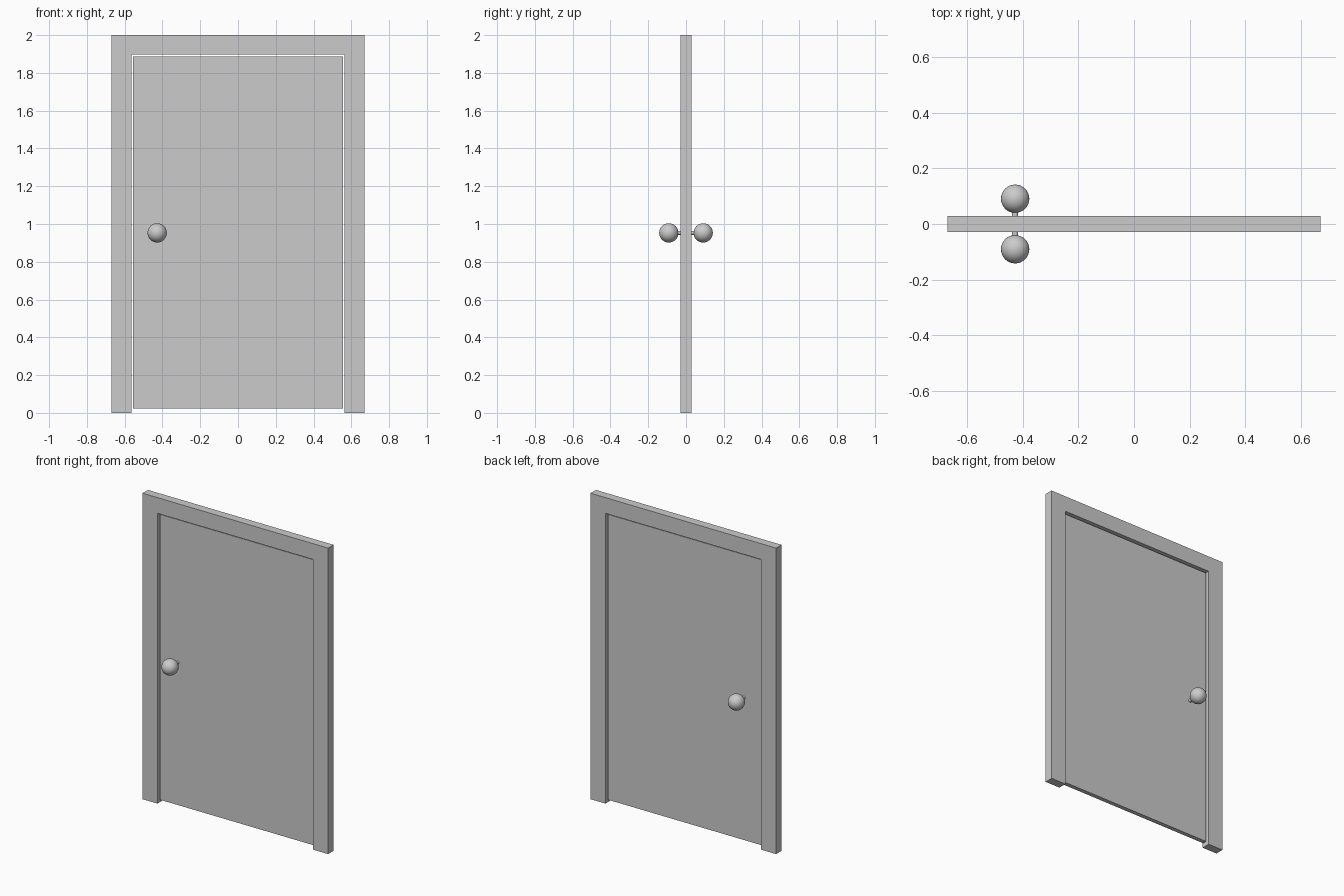
import bpy, bmesh, math

if "Cube" in bpy.data.objects:
    bpy.data.objects.remove(bpy.data.objects["Cube"])

grey = bpy.data.materials.new("light_grey")
grey.diffuse_color = (0.6, 0.6, 0.6, 1)
grey.use_nodes = True
grey.node_tree.nodes["Principled BSDF"].inputs["Base Color"].default_value = grey.diffuse_color


def prism(name, outline, depth):
    """Extrude an (x, z) outline symmetrically about y = 0."""
    bm = bmesh.new()
    face = bm.faces.new([bm.verts.new((x, -depth / 2, z)) for x, z in outline])
    side = bmesh.ops.extrude_face_region(bm, geom=[face])["geom"]
    verts = [v for v in side if isinstance(v, bmesh.types.BMVert)]
    bmesh.ops.translate(bm, verts=verts, vec=(0, depth, 0))
    bmesh.ops.recalc_face_normals(bm, faces=bm.faces)
    mesh = bpy.data.meshes.new(name)
    bm.to_mesh(mesh)
    bm.free()
    mesh.materials.append(grey)
    obj = bpy.data.objects.new(name, mesh)
    bpy.context.collection.objects.link(obj)


def finish(name):
    obj = bpy.context.object
    obj.name = name
    obj.data.materials.append(grey)
    bpy.ops.object.shade_smooth_by_angle(angle=math.radians(40))


# Frame: one piece, two jambs joined by the head
W, IN, TOP = 0.671, 0.563, 1.897
prism("door_frame", [(-W, 0), (-IN, 0), (-IN, TOP), (IN, TOP),
                     (IN, 0), (W, 0), (W, 2), (-W, 2)], 0.056)

# Door leaf, recessed on both sides with a thin gap around it
D = 0.555
prism("door_leaf", [(-D, 0.022), (D, 0.022), (D, 1.887), (-D, 1.887)], 0.028)

# Round knob and its stem on each side
KX, KZ = -0.428, 0.953
for side, label in ((-1, "front"), (1, "back")):
    bpy.ops.mesh.primitive_uv_sphere_add(segments=32, ring_count=16, radius=0.051,
                                         location=(KX, side * 0.091, KZ),
                                         rotation=(math.pi / 2, 0, 0))
    finish(label + "_knob")
    bpy.ops.mesh.primitive_cylinder_add(vertices=24, radius=0.011, depth=0.055,
                                        location=(KX, side * 0.0375, KZ),
                                        rotation=(math.pi / 2, 0, 0))
    finish(label + "_knob_stem")
